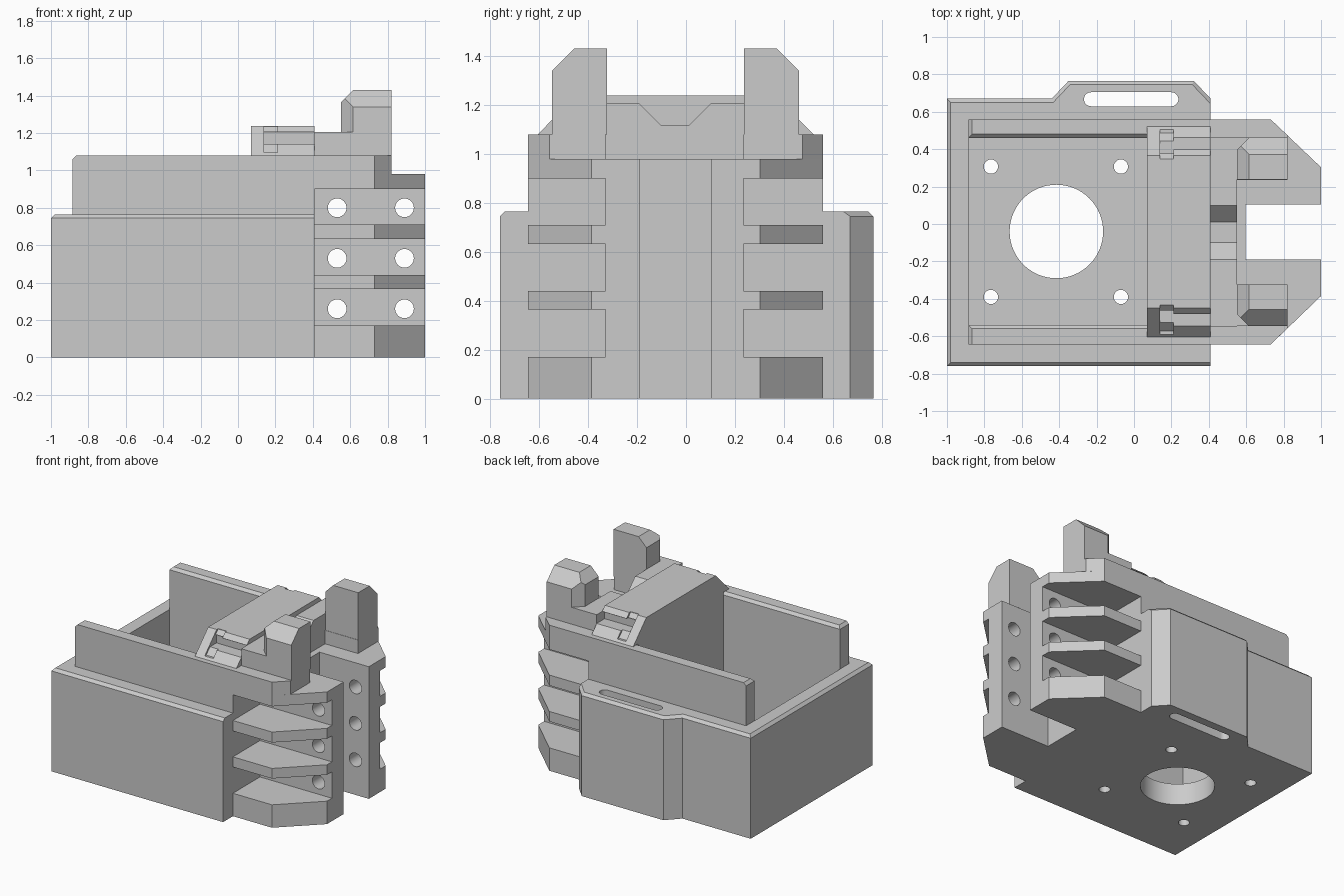
import bpy, bmesh, math
from mathutils import Vector

if "Cube" in bpy.data.objects:
    bpy.data.objects.remove(bpy.data.objects["Cube"])

grey = bpy.data.materials.new("light_grey")
grey.diffuse_color = (0.6, 0.6, 0.6, 1)
grey.use_nodes = True
grey.node_tree.nodes["Principled BSDF"].inputs["Base Color"].default_value = grey.diffuse_color


def make(name, rings):
    """Loft closed rings of 3D points into a capped solid."""
    bm = bmesh.new()
    loops = [[bm.verts.new(p) for p in r] for r in rings]
    n = len(rings[0])
    for a, b in zip(loops, loops[1:]):
        for i in range(n):
            j = (i + 1) % n
            bm.faces.new((a[i], a[j], b[j], b[i]))
    bm.faces.new(loops[0])
    bm.faces.new(loops[-1])
    bmesh.ops.recalc_face_normals(bm, faces=bm.faces)
    me = bpy.data.meshes.new(name)
    bm.to_mesh(me)
    bm.free()
    me.materials.append(grey)
    ob = bpy.data.objects.new(name, me)
    bpy.context.collection.objects.link(ob)
    return ob


def prism(name, pts, lo, hi, axis="z"):
    put = {"z": lambda a, b, t: (a, b, t),
           "y": lambda a, b, t: (a, t, b),
           "x": lambda a, b, t: (t, a, b)}[axis]
    return make(name, [[put(a, b, t) for a, b in pts] for t in (lo, hi)])


def box(name, x0, x1, y0, y1, z0, z1):
    return prism(name, [(x0, y0), (x1, y0), (x1, y1), (x0, y1)], z0, z1)


def circle(cx, cy, r, n=32):
    return [(cx + r * math.cos(math.tau * i / n), cy + r * math.sin(math.tau * i / n))
            for i in range(n)]


def cut(ob, cutters):
    bpy.context.view_layer.objects.active = ob
    for c in cutters:
        m = ob.modifiers.new("cut", "BOOLEAN")
        m.operation, m.solver, m.object = "DIFFERENCE", "EXACT", c
        bpy.ops.object.modifier_apply(modifier=m.name)
        bpy.data.objects.remove(c)


def shave(ob, point, normal):
    """Slice off everything on the normal side of a plane and cap it."""
    bm = bmesh.new()
    bm.from_mesh(ob.data)
    bmesh.ops.bisect_plane(bm, geom=bm.verts[:] + bm.edges[:] + bm.faces[:], dist=1e-5,
                           plane_co=point, plane_no=Vector(normal).normalized(),
                           clear_outer=True)
    bmesh.ops.holes_fill(bm, edges=[e for e in bm.edges if e.is_boundary], sides=0)
    bmesh.ops.recalc_face_normals(bm, faces=bm.faces)
    bm.to_mesh(ob.data)
    bm.free()


MID = -0.0425  # centre line of the mirrored parts

# Housing with chamfered rim and a lug on the back
base = [(-1, -.76), (.41, -.76), (.41, .67), (.32, .765), (-.35, .765), (-.44, .67), (-1, .67)]
rim = [(-.98, -.74), (.41, -.74), (.41, .642), (.312, .745), (-.342, .745), (-.432, .65), (-.98, .65)]
housing = make("housing", [[(x, y, 0) for x, y in base],
                           [(x, y, .745) for x, y in base],
                           [(x, y, .765) for x, y in rim]])
# Motor pocket, shaft hole, screw holes and lug slot
cutters = [box("pocket", -.885, .07, -.54, .46, .16, 2),
           prism("shaft_hole", circle(-.415, -.04, .25, 64), -1, 1)]
for x in (-.765, -.07):
    for y in (-.39, .307):
        cutters.append(prism("screw_hole", circle(x, y, .038), -1, 1))
slot = [(x + .0375 * math.cos(a), .667 + .0375 * math.sin(a))
        for x, s in ((.2, -.5), (-.23, .5))
        for a in [math.pi * (s + i / 10) for i in range(11)]]
cutters.append(prism("lug_slot", slot, -1, 1))
cut(housing, cutters)

# Raised side walls, chamfered along the inside and at the free end
for name, y0, y1, inner, d in (("front_wall", -.645, -.54, -.54, 1), ("back_wall", .46, .56, .46, -1)):
    wall = box(name, -.885, .41, y0, y1, .765, 1.08)
    shave(wall, (0, inner, 1.06), (0, d, 1))
    shave(wall, (-.885, 0, 1.06), (-1, 0, 1))
box("pocket_end", .07, .41, -.54, .46, .765, 1.08)

# Clamp with a vertical slot, nut gaps on both sides and cross holes
clamp = prism("clamp", [(.41, -.645), (.73, -.645), (1, -.385), (1, -.19), (.595, -.19),
                        (.595, .105), (1, .105), (1, .303), (.73, .56), (.41, .56)], 0, .98)
cutters = []
for z0, z1 in ((.17, .365), (.44, .632), (.71, .90)):
    cutters.append(box("gap", .41, 1.2, -1, -.328, z0, z1))
    cutters.append(box("gap", .41, 1.2, .235, 1, z0, z1))
for z in (.26, .53, .80):
    for x in (.53, .89):
        cutters.append(prism("cross_hole", circle(x, z, .05), -1, 1, "y"))
cut(clamp, cutters)
# Wall behind the nut gaps
for name, y0, y1 in (("front_gap_wall", -.645, -.328), ("back_gap_wall", .235, .56)):
    box(name, .40, .41, y0, y1, 0, .98)

# Upper step of the clamp
prism("clamp_step", [(.41, -.645), (.73, -.645), (.82, -.558), (.82, -.328), (.55, -.328),
                     (.55, .235), (.82, .235), (.82, .475), (.73, .56), (.41, .56)], .98, 1.08)

# Bridge with a notch on top
prism("bridge", [(-.547, 1.08), (.462, 1.08), (.462, 1.205), (.1, 1.205), (.01, 1.115),
                 (-.1, 1.115), (-.19, 1.205), (-.547, 1.205)], .41, .55, "x")

# Two chamfered posts on square feet
for name, s in (("front", -1), ("back", 1)):
    y0, y1 = sorted((MID + s * .28, MID + s * .504))
    out = MID + s * .504
    box(name + "_post_foot", .55, .82, y0, y1, 1.08, 1.205)
    post = box(name + "_post", .55, .82, y0, y1, 1.205, 1.43)
    shave(post, (0, out, 1.34), (0, s, 1))
    shave(post, (.55, 0, 1.365), (-1, 0, 1))
    shave(post, (.615, out, 0), (-1, s, 0))

# Hood with sloping sides, a groove and a side slot on each
hood = prism("hood", [(-.605, 1.08), (.52, 1.08), (.365, 1.238), (-.45, 1.238)], .07, .41, "x")
cutters = []
for s in (-1, 1):
    def q(d):
        return MID + s * d
    cutters.append(prism("side_slot", [(q(.41), 1.14), (q(.7), 1.14), (q(.7), 1.205), (q(.41), 1.205)],
                         .14, .45, "x"))
    cutters.append(prism("groove", [(q(.53), 1.095), (q(.7), 1.095), (q(.7), 1.3), (q(.39), 1.3),
                                    (q(.39), 1.235)], .14, .21, "x"))
cut(hood, cutters)

# Round the hole walls, keep all corners sharp
for ob in bpy.context.collection.objects:
    ob.select_set(True)
    bpy.context.view_layer.objects.active = ob
bpy.ops.object.shade_smooth_by_angle(angle=math.radians(25))
